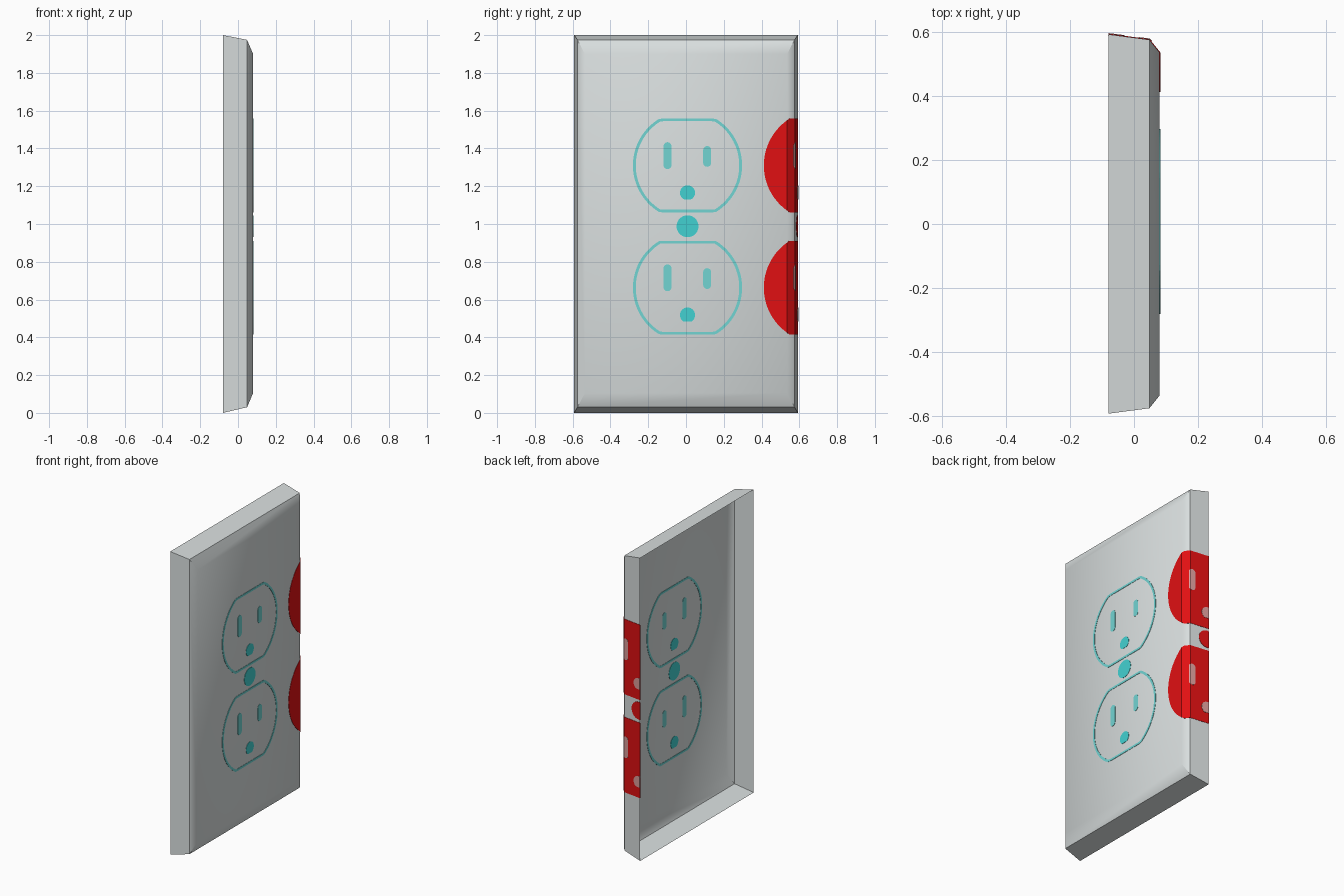
import bpy, bmesh, math

if "Cube" in bpy.data.objects:
    bpy.data.objects.remove(bpy.data.objects["Cube"])


def material(name, rgb):
    m = bpy.data.materials.new(name)
    m.diffuse_color = (*rgb, 1)
    m.use_nodes = True
    m.node_tree.nodes["Principled BSDF"].inputs["Base Color"].default_value = m.diffuse_color
    return m


GREY = material("plate_grey", (0.70, 0.74, 0.74))
CYAN = material("cyan", (0.055, 0.64, 0.64))
PALE = material("pale_cyan", (0.17, 0.66, 0.65))
RED = material("red", (0.75, 0.005, 0.006))
PINK = material("pink", (0.72, 0.34, 0.33))


def add_object(name, bm, mat):
    me = bpy.data.meshes.new(name)
    bm.to_mesh(me)
    bm.free()
    me.materials.append(mat)
    ob = bpy.data.objects.new(name, me)
    bpy.context.collection.objects.link(ob)
    return ob


# Cover plate: open-backed shell of three rectangular rings (x, half y, z low, z high)
RINGS = [(-0.08, 0.592, 0.0, 2.0), (0.048, 0.575, 0.03, 1.975), (0.08, 0.535, 0.105, 1.9)]
bm = bmesh.new()
loops = [[bm.verts.new((x, y, z)) for y, z in ((-h, lo), (h, lo), (h, hi), (-h, hi))]
         for x, h, lo, hi in RINGS]
for a, b in zip(loops, loops[1:]):
    for i in range(4):
        j = (i + 1) % 4
        bm.faces.new((a[i], a[j], b[j], b[i]))
bm.faces.new(loops[-1])
plate = add_object("cover_plate", bm, GREY)
bpy.context.view_layer.objects.active = plate
plate.select_set(True)
bpy.ops.object.shade_smooth_by_angle(angle=math.radians(40))

# Folding: u runs along the front, over the bevel and back along the side wall
U1 = 0.535
U2 = U1 + math.hypot(0.032, 0.04)
U3 = U2 + math.hypot(0.128, 0.017)


def fold(u):
    if u <= U1:
        return 0.08, u
    if u <= U2:
        t = (u - U1) / (U2 - U1)
        return 0.08 - 0.032 * t, U1 + 0.04 * t
    t = (u - U2) / (U3 - U2)
    return 0.048 - 0.128 * t, 0.575 + 0.017 * t


def outline(u, z, r, stretch=0.0, lo=-9.0, hi=9.0, n=48):
    """Circle, stretched to a capsule or cut flat below and above."""
    pts = []
    for i in range(n):
        a = 2 * math.pi * (i + 0.5) / n
        s = math.sin(a)
        dz = r * s + math.copysign(stretch, s)
        pts.append((u + r * math.cos(a), z + min(max(dz, lo), hi)))
    return pts


def decal(name, mat, pts, inner=None, thick=0.004):
    """Thin plate through the surface, wrapped round the folds."""
    bm = bmesh.new()
    vs = [bm.verts.new((0, u, z)) for u, z in pts]
    if inner:
        ws = [bm.verts.new((0, u, z)) for u, z in inner]
        for i in range(len(vs)):
            j = (i + 1) % len(vs)
            bm.faces.new((vs[i], vs[j], ws[j], ws[i]))
    else:
        bm.faces.new(vs)
    for u, clear in ((U1, False), (U2, False), (U3, True)):
        bmesh.ops.bisect_plane(bm, geom=bm.verts[:] + bm.edges[:] + bm.faces[:],
                               plane_co=(0, u, 0), plane_no=(0, 1, 0), clear_outer=clear)
    for v in bm.verts:
        v.co.x, v.co.y = fold(v.co.y)
    ob = add_object(name, bm, mat)
    mod = ob.modifiers.new("thickness", 'SOLIDIFY')
    mod.thickness = thick
    mod.offset = 0


def outlet_holes(tag, u, z, mat, ground_mat, thick):
    decal(tag + "_long_slot", mat, outline(u - 0.106, z + 0.052, 0.021, 0.05), thick=thick)
    if u < 0.5:
        decal(tag + "_short_slot", mat, outline(u + 0.104, z + 0.048, 0.021, 0.034), thick=thick)
    decal(tag + "_ground_hole", ground_mat, outline(u, z - 0.145, 0.04, lo=-0.034), thick=thick)


FRONT, SIDE = 0.008, 0.705
for tag, z in (("upper", 1.31), ("lower", 0.663)):
    # Front outlet: ring and holes
    decal(tag + "_outline", PALE, outline(FRONT, z, 0.289, lo=-0.248, hi=0.248, n=96),
          outline(FRONT, z, 0.274, lo=-0.234, hi=0.234, n=96))
    outlet_holes(tag, FRONT, z, PALE, CYAN, 0.004)
    # Red outlet wrapped round the edge
    decal(tag + "_red_face", RED, outline(SIDE, z, 0.293, lo=-0.248, hi=0.248, n=96))
    outlet_holes(tag + "_red", SIDE, z, PINK, PINK, 0.008)

# Screws
decal("screw", CYAN, outline(FRONT, 0.988, 0.058))
decal("red_screw", RED, outline(SIDE, 0.988, 0.058))
